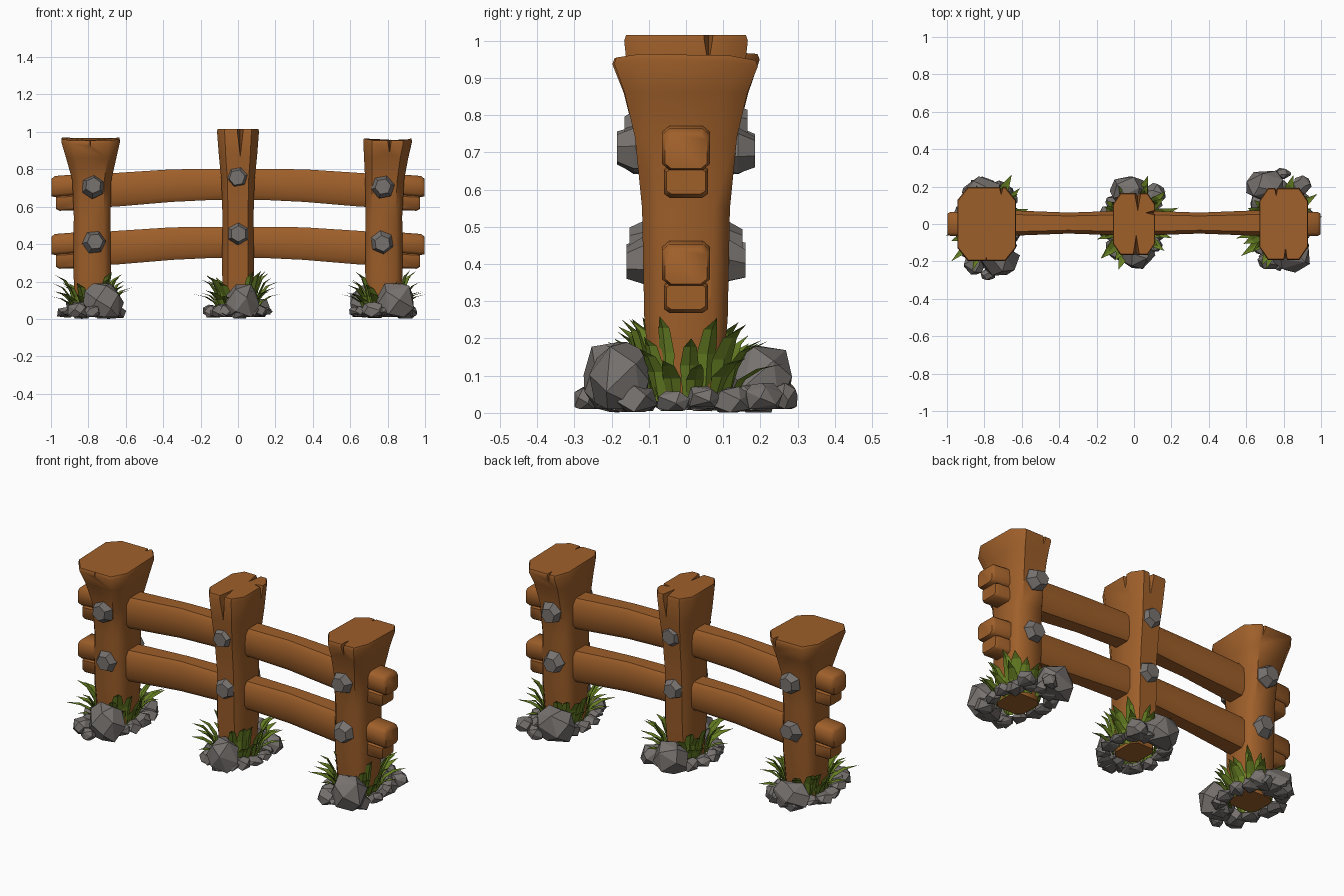
import bpy, bmesh, math, random
from mathutils import Vector

random.seed(11)
cube = bpy.data.objects.get("Cube")
if cube:
    bpy.data.objects.remove(cube, do_unlink=True)


def material(name, rgb):
    m = bpy.data.materials.new(name)
    m.use_nodes = True
    m.diffuse_color = (*rgb, 1)
    m.node_tree.nodes["Principled BSDF"].inputs["Base Color"].default_value = (*rgb, 1)
    return m


WOOD = material("warm brown wood", (0.345, 0.115, 0.023))
STONE = material("grey stone", (0.185, 0.169, 0.16))
GRASS = material("grass green", (0.135, 0.215, 0.017))


def finish(name, bm, mat, smooth=None):
    bmesh.ops.recalc_face_normals(bm, faces=bm.faces)
    me = bpy.data.meshes.new(name)
    bm.to_mesh(me)
    bm.free()
    me.materials.append(mat)
    ob = bpy.data.objects.new(name, me)
    bpy.context.collection.objects.link(ob)
    if smooth:
        shade(ob, smooth)
    return ob


def shade(ob, angle):
    bpy.ops.object.select_all(action='DESELECT')
    ob.select_set(True)
    bpy.context.view_layer.objects.active = ob
    bpy.ops.object.shade_smooth_by_angle(angle=math.radians(angle))


def bridge(bm, rings):
    for a, b in zip(rings, rings[1:]):
        n = len(a)
        for i in range(n):
            bm.faces.new((a[i], a[(i + 1) % n], b[(i + 1) % n], b[i]))
    bm.faces.new(rings[0])
    bm.faces.new(rings[-1])


def timber(bm, stations, axis, cut):
    """Loft of chamfered rectangles; station = (along, centre u, centre v, half u, half v)."""
    k = 1 - cut
    shape = [(1, -k), (1, k), (k, 1), (-k, 1), (-1, k), (-1, -k), (-k, -1), (k, -1)]
    rings = []
    for t, cu, cv, hu, hv in stations:
        pts = [(cu + hu * a, cv + hv * b) for a, b in shape]
        rings.append([bm.verts.new((u, v, t) if axis == 'z' else (t, u, v)) for u, v in pts])
    bridge(bm, rings)
    return rings


def crack(post, x, y, z, direction, width, drop, depth):
    """Cut a tapering split into the top of a post."""
    d = Vector((math.cos(direction), math.sin(direction), 0))
    side = Vector((-d.y, d.x, 0)) * width
    base = Vector((x, y, z + 0.04))
    bm = bmesh.new()
    for p in (base + side, base - side, base - d * depth, base - Vector((0, 0, drop))):
        bm.verts.new(p)
    bmesh.ops.convex_hull(bm, input=bm.verts)
    cutter = finish("split_cutter", bm, WOOD)
    cutter.hide_render = True
    mod = post.modifiers.new("split", 'BOOLEAN')
    mod.operation, mod.object, mod.solver = 'DIFFERENCE', cutter, 'EXACT'
    bpy.context.view_layer.objects.active = post
    bpy.ops.object.modifier_apply(modifier=mod.name)
    bpy.data.objects.remove(cutter, do_unlink=True)


def post(name, cx, top, half, flare, hy_top, lean, tilt, dome, cracks):
    bm = bmesh.new()
    stations = [(0.03, cx, 0, half * 0.9, 0.09), (0.25, cx, 0, half, 0.112),
                (0.55, cx, 0, half * 0.98, 0.118),
                (0.74, cx + lean * 0.2, 0, half * 1.04, 0.137),
                (0.86, cx + lean * 0.6, 0, half + (flare - half) * 0.6, 0.137 + (hy_top - 0.137) * 0.5),
                (top - 0.015, cx + lean, 0, flare, hy_top),
                (top, cx + lean, 0, flare * 0.98, hy_top * 0.97)]
    rings = timber(bm, stations, 'z', 0.36)
    # Sloping sawn top
    for ring in rings[-2:]:
        for v in ring:
            v.co.z += tilt * v.co.y - dome * (v.co.y / hy_top) ** 2
    ob = finish(name, bm, WOOD)
    for c in cracks:
        crack(ob, *c)
    shade(ob, 50)


F, B, R, L = -math.pi / 2, math.pi / 2, 0, math.pi
post("right_post", -0.78, 0.97, 0.1, 0.157, 0.198, -0.008, 0.03, 0.012,
     [(-0.79, -0.22, 0.96, F, 0.01, 0.14, 0.06), (-0.71, 0.22, 0.96, B, 0.02, 0.16, 0.08)])
post("middle_post", 0, 1.015, 0.085, 0.112, 0.166, 0, 0, 0,
     [(0.012, -0.19, 1.01, F, 0.024, 0.24, 0.15), (0.02, 0.19, 1.01, B, 0.024, 0.22, 0.14),
      (0.135, 0.06, 1.01, R, 0.024, 0.17, 0.09)])
post("left_post", 0.78, 0.97, 0.1, 0.13, 0.193, 0.02, -0.02, 0.02,
     [(0.81, -0.22, 0.96, F, 0.018, 0.18, 0.12), (0.76, 0.22, 0.96, B, 0.02, 0.16, 0.1)])

# Bowed rails with split ends
for name, dz in (("upper_rail", 0), ("lower_rail", -0.31)):
    bm = bmesh.new()
    half_span = [(0.88, 0.68, 0.062, 0.084), (0.66, 0.69, 0.068, 0.09),
                 (0.35, 0.713, 0.056, 0.087), (0.12, 0.719, 0.064, 0.082)]
    span = [(-x, 0.005, z + dz, hy, hz) for x, z, hy, hz in half_span]
    span += [(x, 0.005, z + dz, hy, hz) for x, z, hy, hz in reversed(half_span)]
    timber(bm, span, 'x', 0.32)
    for s in (-1, 1):
        timber(bm, [(s * 0.8, 0, 0.722 + dz, 0.065, 0.056), (s * 0.98, 0, 0.708 + dz, 0.064, 0.056),
                    (s * 0.998, 0, 0.702 + dz, 0.056, 0.046)], 'x', 0.3)
        timber(bm, [(s * 0.8, 0, 0.626 + dz, 0.06, 0.042), (s * 0.955, 0, 0.62 + dz, 0.059, 0.042),
                    (s * 0.972, 0, 0.622 + dz, 0.052, 0.034)], 'x', 0.25)
    finish(name, bm, WOOD, 50)


# Faceted stone pegs on both faces of every post
def peg(x, z, reach, side):
    bm = bmesh.new()
    turn = random.uniform(0, 1)
    dx, dz = random.uniform(-0.01, 0.01), random.uniform(-0.01, 0.01)
    rings = []
    for y, r, shift in ((0.06, 0.055, 0), (reach - 0.045, 0.064, 0), (reach, 0.043, 1)):
        rings.append([bm.verts.new((x + dx * shift + r * math.cos(turn + i * math.pi / 3), side * y,
                                    z + dz * shift + r * math.sin(turn + i * math.pi / 3)))
                      for i in range(6)])
    bridge(bm, rings)
    finish("stone_peg", bm, STONE)


for x, z, reach in ((0.775, 0.705, 0.185), (0.77, 0.41, 0.16), (0, 0.765, 0.165), (0, 0.455, 0.152)):
    for sx in ((-1, 1) if x else (1,)):
        for side in (-1, 1):
            peg(sx * x, z, reach, side)


def rock(bm, x, y, hx, hy, low, high, points):
    """Convex faceted stone with a flattened underside."""
    part = bmesh.new()
    spin = random.uniform(0, 6.28)
    for i in range(points):
        h = 1 - 2 * (i + 0.5) / points
        a = spin + i * 2.4 + random.uniform(-0.3, 0.3)
        r = math.sqrt(1 - h * h)
        part.verts.new((r * math.cos(a), r * math.sin(a), min(max(h, -0.6), 0.8)))
    hull = bmesh.ops.convex_hull(part, input=part.verts)
    bmesh.ops.delete(part, geom=hull["geom_interior"], context='VERTS')
    bmesh.ops.dissolve_limit(part, angle_limit=0.3, verts=part.verts, edges=part.edges)
    ext = [(min(v.co[k] for v in part.verts), max(v.co[k] for v in part.verts)) for k in range(3)]
    goal = ((x - hx, x + hx), (y - hy, y + hy), (low, high))
    copy = {}
    for v in part.verts:
        copy[v] = bm.verts.new([g[0] + (v.co[k] - e[0]) / (e[1] - e[0]) * (g[1] - g[0])
                                for k, (e, g) in enumerate(zip(ext, goal))])
    for f in part.faces:
        bm.faces.new([copy[v] for v in f.verts])
    part.free()


def blade(bm, base, angle, length, width, rise):
    """Creased leaf that bends outward towards its tip."""
    d = Vector((math.cos(angle), math.sin(angle), 0))
    side = Vector((-d.y, d.x, 0))
    rows = []
    for t, w in ((0, 0.6), (0.4, 1), (0.72, 0.7)):
        p = base + d * length * (0.35 * t + 0.65 * t * t) + Vector((0, 0, rise * (1.7 * t - 0.7 * t * t)))
        rows.append([bm.verts.new(p + side * width * w * k - d * 0.01 * abs(k)) for k in (-1, 0, 1)])
    tip = bm.verts.new(base + d * length + Vector((0, 0, rise)))
    for a, b in zip(rows, rows[1:]):
        for i in (0, 1):
            bm.faces.new((a[i], a[i + 1], b[i + 1], b[i]))
    for i in (0, 1):
        bm.faces.new((rows[-1][i], rows[-1][i + 1], tip))


# Stones and grass tufts around each foot: (x, y, half x, half y, height)
feet = {
    "right": (-0.78, 0.14, [(0.06, -0.19, 0.11, 0.085, 0.19), (-0.07, -0.22, 0.06, 0.05, 0.09),
                            (0.0, -0.27, 0.04, 0.03, 0.07), (-0.03, 0.18, 0.11, 0.075, 0.14),
                            (0.09, 0.17, 0.05, 0.05, 0.1)]),
    "middle": (0, 0.145, [(0.025, -0.165, 0.09, 0.075, 0.185), (-0.09, -0.14, 0.05, 0.05, 0.08),
                          (-0.03, 0.18, 0.1, 0.075, 0.17), (0.11, 0.16, 0.06, 0.06, 0.11)]),
    "left": (0.78, 0.14, [(0.06, -0.18, 0.1, 0.08, 0.19), (-0.06, -0.19, 0.06, 0.05, 0.09),
                          (-0.08, 0.2, 0.1, 0.085, 0.18), (0.01, 0.27, 0.05, 0.03, 0.08),
                          (0.12, 0.21, 0.05, 0.05, 0.08)]),
}
for name, (cx, rx, big) in feet.items():
    bm = bmesh.new()
    for x, y, hx, hy, high in big:
        rock(bm, cx + x, y, hx, hy, 0.01, high, 17)
    for i in range(14):
        a = (i + 0.5) * math.tau / 14 + random.uniform(-0.08, 0.08)
        s = random.uniform(0.038, 0.052)
        ry = 0.2 if cx else 0.17
        rock(bm, cx + rx * math.cos(a), ry * math.sin(a), s, s * 1.1,
             random.uniform(0, 0.025), random.uniform(0.055, 0.078), 12)
    finish(name + "_foot_stones", bm, STONE)

    bm = bmesh.new()
    for facing in (0, math.pi):
        # Tall inner leaves, then low arching outer ones
        for count, reach, rise_range in ((7, (0.06, 0.11), (0.15, 0.23)), (6, (0.1, 0.14), (0.09, 0.15))):
            for i in range(count):
                angle = facing + 2.3 * (i / (count - 1) - 0.5) + random.uniform(-0.12, 0.12)
                base = Vector((cx + 0.1 * math.cos(angle), 0.13 * math.sin(angle), 0.03))
                # Leaves run longer towards two opposite corners
                longer = 1 + 0.25 * math.sin(2 * angle)
                blade(bm, base, angle, longer * random.uniform(*reach), random.uniform(0.022, 0.036),
                      random.uniform(*rise_range))
    finish(name + "_grass", bm, GRASS)
